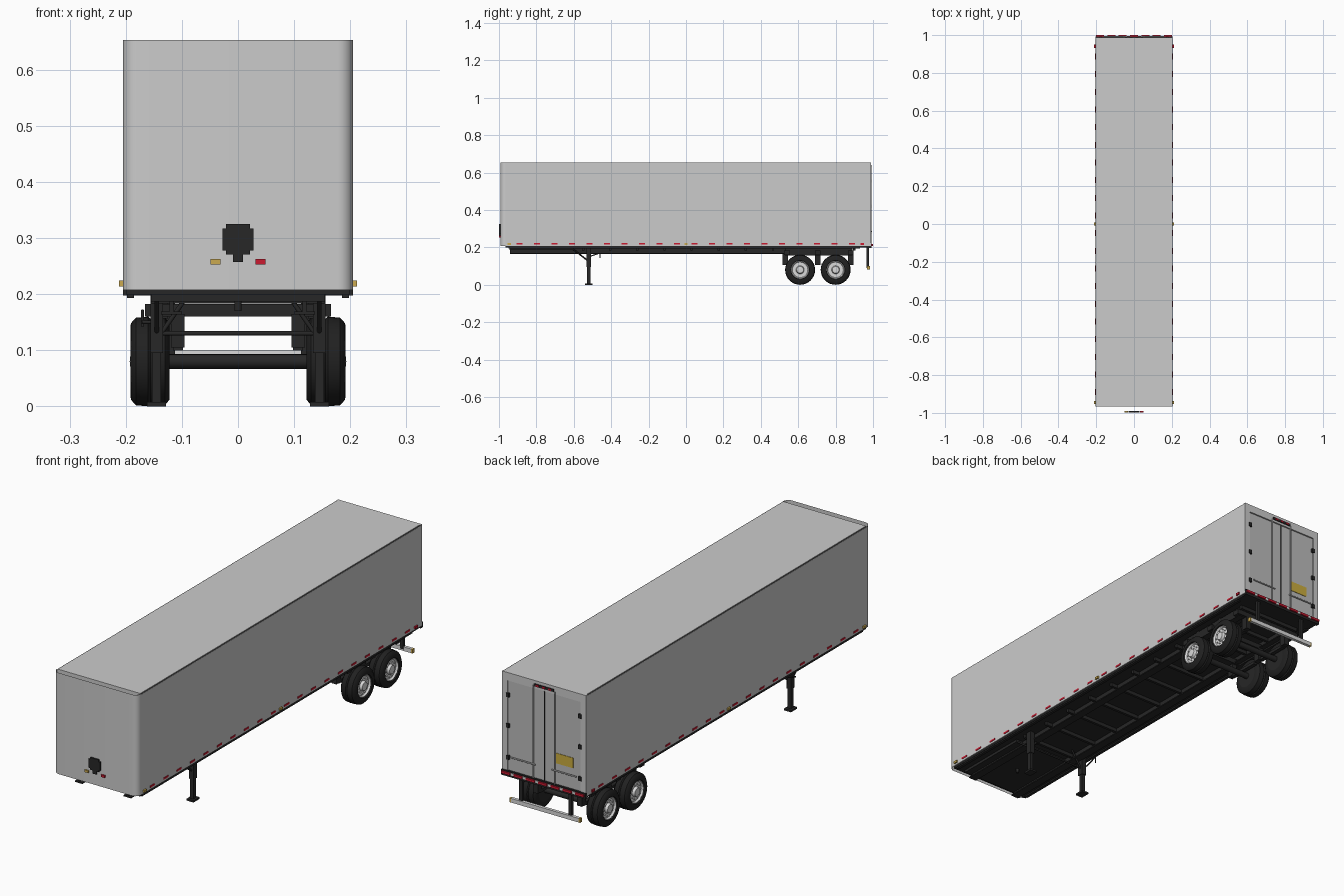
import bpy, bmesh, math
from mathutils import Matrix, Vector

if "Cube" in bpy.data.objects:
    bpy.data.objects.remove(bpy.data.objects["Cube"], do_unlink=True)


def material(name, red, green, blue):
    mat = bpy.data.materials.new(name)
    mat.use_nodes = True
    colour = (red, green, blue, 1)
    mat.diffuse_color = colour
    mat.node_tree.nodes["Principled BSDF"].inputs["Base Color"].default_value = colour
    return mat


panel_white = material("panel_white", .6, .6, .6)
door_grey = material("door_grey", .5, .5, .5)
seam_grey = material("seam_grey", .08, .08, .08)
chassis_black = material("chassis_black", .02, .02, .02)
rubber = material("rubber", .015, .015, .015)
silver = material("silver", .7, .7, .7)
lamp_red = material("lamp_red", .6, .01, .03)
lamp_amber = material("lamp_amber", .6, .4, .08)
label_yellow = material("label_yellow", .6, .42, .05)


def finish(name, bm, mat, smooth=False):
    bmesh.ops.recalc_face_normals(bm, faces=bm.faces[:])
    mesh = bpy.data.meshes.new(name)
    bm.to_mesh(mesh)
    bm.free()
    mesh.materials.append(mat)
    obj = bpy.data.objects.new(name, mesh)
    bpy.context.collection.objects.link(obj)
    if smooth:
        bpy.ops.object.select_all(action='DESELECT')
        obj.select_set(True)
        bpy.context.view_layer.objects.active = obj
        bpy.ops.object.shade_smooth_by_angle(angle=math.radians(40))
    return obj


def boxes(name, mat, *spans, mirror=False):
    """Each span is three (low, high) pairs along x, y and z."""
    bm = bmesh.new()
    for span in spans:
        for side in ((1, -1) if mirror else (1,)):
            mid = Vector([(a + b) / 2 for a, b in span])
            mid.x *= side
            size = [b - a for a, b in span]
            bmesh.ops.create_cube(bm, size=1, matrix=Matrix.Translation(mid) @ Matrix.Diagonal((*size, 1)))
    return finish(name, bm, mat)


def rods(name, mat, radius, *ends, mirror=False, sides=10):
    """Each end pair gives the two points a straight rod joins."""
    bm = bmesh.new()
    for start, stop in ends:
        for side in ((1, -1) if mirror else (1,)):
            a, b = (Vector((p[0] * side, p[1], p[2])) for p in (start, stop))
            turn = (b - a).to_track_quat('Z', 'Y').to_matrix().to_4x4()
            bmesh.ops.create_cone(bm, cap_ends=True, segments=sides, radius1=radius, radius2=radius,
                                  depth=(b - a).length, matrix=Matrix.Translation((a + b) / 2) @ turn)
    return finish(name, bm, mat, smooth=True)


def lathe(name, mat, profile, y, z, side, steps=32):
    """Spins (x, radius) points round an axle line."""
    bm = bmesh.new()
    verts = [bm.verts.new((x * side, y, z + r)) for x, r in profile]
    edges = [bm.edges.new(pair) for pair in zip(verts, verts[1:])]
    bmesh.ops.spin(bm, geom=verts + edges, cent=(0, y, z), axis=(1, 0, 0), angle=math.tau, steps=steps)
    bmesh.ops.remove_doubles(bm, verts=bm.verts[:], dist=.0001)
    return finish(name, bm, mat, smooth=True)


def around(centre, half):
    return (centre - half, centre + half)


W = .205                    # half width of the body
FLOOR, TOP = .207, .653
NOSE, TAIL = -.966, .978    # ends of the straight walls

# Cargo body
boxes("cargo_body", panel_white, ((-W, W), (NOSE, TAIL), (FLOOR, TOP - .003)))
boxes("roof_panel", panel_white, ((-W + .005, W - .005), (NOSE, TAIL), (TOP - .004, TOP)))
boxes("roof_rail", seam_grey, ((W - .004, W - .001), (NOSE, TAIL), (TOP - .004, TOP - .001)), mirror=True)

# Rounded front wall sheet
bm = bmesh.new()
R = .027
path = []
for side in (1, -1):
    arc = [(side * (W - R + R * math.cos(a)), NOSE - R * math.sin(a))
           for a in (math.radians(15 * i) for i in range(7))]
    path += arc[::side]
columns = [[bm.verts.new((x, y, z)) for z in (FLOOR, TOP)] for x, y in path]
for (a, b), (c, d) in zip(columns, columns[1:]):
    bm.faces.new((a, c, d, b))
finish("front_wall", bm, panel_white, smooth=True)

# Front connector and lamps
F = (-.999, -.99)
boxes("connector_box", chassis_black, (around(0, .028), F, (.278, .317)),
      (around(0, .021), F, (.271, .325)), (around(0, .009), F, (.257, .272)))
boxes("front_amber_lamp", lamp_amber, (around(-.04, .009), F, (.253, .263)))
boxes("front_red_lamp", lamp_red, (around(.04, .009), F, (.253, .263)))

# Rear frame and doors
REAR = (TAIL, .988)
boxes("rear_post", panel_white, ((W - .026, W), REAR, (FLOOR, TOP)), mirror=True)
boxes("rear_header", panel_white, ((-W, W), REAR, (TOP - .035, TOP)))
boxes("rear_door", door_grey, ((.002, W - .028), (TAIL, .984), (.223, TOP - .037)), mirror=True)
boxes("door_seal", chassis_black, (around(0, .002), (TAIL, .986), (.223, TOP - .037)))
boxes("door_hinge", chassis_black, *[(around(.176, .007), (TAIL, .992), around(z, .009))
                                    for z in (.28, .42, .555)], mirror=True)
rods("lock_rod", door_grey, .003, ((.052, .988, .22), (.052, .988, .63)), mirror=True)
rods("door_handle", silver, .003, ((.04, .992, .285), (.16, .992, .285)), mirror=True)
boxes("warning_label", label_yellow, ((-.14, -.056), (TAIL, .986), (.315, .36)))
boxes("header_lamp_bar", chassis_black, (around(0, .048), (TAIL, .991), around(.634, .006)))
boxes("header_lamp", lamp_red, *[(around(x, .007), (TAIL, .993), around(.634, .004)) for x in (-.03, 0, .03)])

# Rear sill with its stripes
boxes("rear_sill", chassis_black, ((-W, W), (TAIL, .993), (.198, .223)))
boxes("sill_red_stripe", lamp_red, *[(around(.06 * i, .021), (.99, 1), around(.213, .005)) for i in range(-3, 4)])
boxes("sill_silver_stripe", silver, *[(around(.06 * i + .03, .008), (.99, .996), around(.213, .005))
                                     for i in range(-3, 3)])

# Side markers
SKIN = (W - .003, W + .002)
boxes("side_red_stripe", lamp_red, *[(SKIN, around(-.89 + .0935 * i, .016), around(.22, .004))
                                    for i in range(20)], mirror=True)
boxes("side_amber_lamp", lamp_amber, *[(((W - .003), W + .007), around(y, .009), around(.219, .005))
                                      for y in (-.945, 0)], mirror=True)
boxes("side_rear_lamp", lamp_red, ((W - .003, W + .006), around(.942, .009), around(.219, .005)), mirror=True)

# Floor and frame
boxes("floor_deck", chassis_black, ((-.2, .2), (NOSE, TAIL), (.199, FLOOR)))
boxes("coupler_plate", chassis_black, (around(0, .155), (-.945, -.6), (.187, .2)))
boxes("frame_rail", chassis_black, ((.115, .122), (-.94, .89), (.166, .2)),
      ((.1, .137), (-.94, .89), (.164, .169)), mirror=True)
boxes("cross_member", chassis_black, *[(around(0, .155), around(-.55 + .145 * i, .006), (.183, .2))
                                      for i in range(11)])
boxes("edge_rail", chassis_black, ((.185, .198), (-.95, .93), (.193, .2)), mirror=True)
rods("king_pin", chassis_black, .007, ((0, -.78, .17), (0, -.78, .2)))

# Wheel carriage
boxes("slider_rail", chassis_black, ((.125, .155), (.53, .89), (.157, .195)), mirror=True)
boxes("slider_cross", chassis_black, *[(around(0, .166), around(y, .015), (.16, .182)) for y in (.54, .705, .88)])
boxes("spring_hanger", chassis_black, *[(around(.107, .012), around(y, .015), (.105, .165))
                                       for y in (.53, .705, .88)], mirror=True)
boxes("leaf_spring", chassis_black, *[(around(.107, .009), around(y, .075), (.1, .113))
                                     for y in (.61, .8)], mirror=True)

# Axles and wheels
HUB = .08
tyre = [(.122, .05), (.122, .068), (.13, .078), (.152, .08), (.156, .076), (.16, .08),
        (.182, .078), (.191, .068), (.192, .05), (.182, .047)]
rim = [(.122, .051), (.122, 0)]
disc = [(.184, .052), (.187, .046), (.18, .041), (.18, .022), (.191, .018), (.193, 0)]
for place, y in (("front", .61), ("rear", .8)):
    rods(place + "_axle", chassis_black, .013, ((-.13, y, HUB), (.13, y, HUB)), sides=16)
    for hand, side in (("left", 1), ("right", -1)):
        label = hand + "_" + place
        lathe(label + "_tyre", rubber, tyre, y, HUB, side)
        lathe(label + "_inner_rim", chassis_black, rim, y, HUB, side)
        lathe(label + "_wheel_disc", silver, disc, y, HUB, side)
        nuts = [math.tau * i / 10 for i in range(10)]
        rods(label + "_wheel_nuts", silver, .003, *[
            ((side * .178, y + .032 * math.cos(a), HUB + .032 * math.sin(a)),
             (side * .185, y + .032 * math.cos(a), HUB + .032 * math.sin(a))) for a in nuts], sides=6)

# Landing gear
LEG, Y = .145, -.52
boxes("landing_leg", chassis_black, (around(LEG, .011), around(Y, .013), (.095, .2)),
      (around(LEG, .008), around(Y, .009), (.008, .1)),
      (around(LEG, .017), around(Y, .021), (0, .008)), mirror=True)
rods("leg_cross_bar", chassis_black, .004, ((-LEG, Y, .13), (LEG, Y, .13)))
rods("leg_brace", chassis_black, .004, ((LEG - .008, Y, .13), (.088, Y, .2)),
     ((LEG, Y, .125), (LEG, -.61, .195)), mirror=True)
crank = [(-LEG, Y, .15), (-.17, Y, .15), (-.17, -.46, .17), (-.17, -.46, .142)]
rods("leg_crank", chassis_black, .003, *zip(crank, crank[1:]))

# Rear guard
boxes("guard_post", chassis_black, (around(.12, .008), around(.972, .006), (.09, .2)), mirror=True)
boxes("guard_bar", silver, (around(0, .165), around(.976, .007), (.082, .1)))
boxes("guard_end", lamp_amber, ((.165, .172), around(.976, .007), (.082, .1)), mirror=True)
